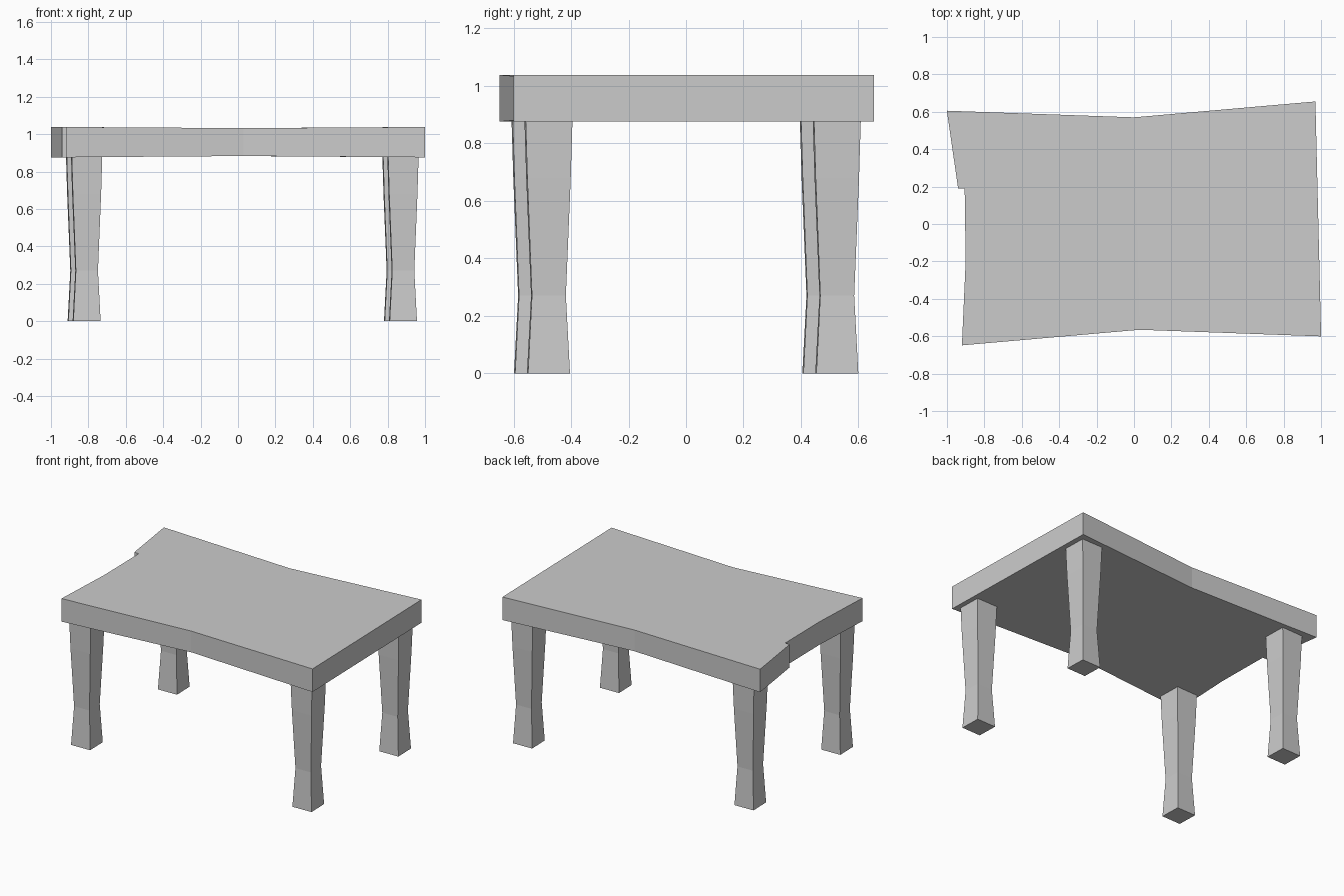
import bpy, bmesh
from mathutils import Matrix

if "Cube" in bpy.data.objects:
    bpy.data.objects.remove(bpy.data.objects["Cube"])

TURN = Matrix.Rotation(0.0266, 4, 'Z')  # whole table sits slightly askew


def finish(bm, name):
    bmesh.ops.recalc_face_normals(bm, faces=bm.faces)
    bmesh.ops.transform(bm, matrix=TURN, verts=bm.verts)
    mesh = bpy.data.meshes.new(name)
    bm.to_mesh(mesh)
    bm.free()
    obj = bpy.data.objects.new(name, mesh)
    bpy.context.collection.objects.link(obj)


# Table top: notched left half and plain right half, meeting at a slightly thinner waist
def table_top():
    waist_back, waist_front = (0.015, 0.57), (0.015, -0.566)
    left = [(-0.984, 0.632), (-0.935, 0.215), (-0.90, 0.214),
            (-0.905, -0.176), (-0.937, -0.624)]
    right = [(0.984, -0.627), (0.987, 0.629)]
    outline = left + [waist_front] + right + [waist_back]
    bm = bmesh.new()

    def ring(z, z_waist):
        return [bm.verts.new((x, y, z_waist if x == 0.015 else z)) for x, y in outline]

    low, high = ring(0.876, 0.883), ring(1.038, 1.032)
    n = len(outline)
    for r in (low, high):
        bm.faces.new(r[:6] + [r[8]])
        bm.faces.new(r[5:])
    for i in range(n):
        j = (i + 1) % n
        bm.faces.new((low[i], low[j], high[j], high[i]))
    finish(bm, "table_top")


# Leg: square section, pinched above the foot
def leg(name, cx, cy):
    bm = bmesh.new()
    rings = []
    for z, h in [(0, 0.073), (0.27, 0.059), (0.68, 0.0755), (0.90, 0.082)]:
        rings.append([bm.verts.new((cx + sx * h, cy + sy * h, z))
                      for sx, sy in ((-1, -1), (1, -1), (1, 1), (-1, 1))])
    for a, b in zip(rings, rings[1:]):
        for i in range(4):
            j = (i + 1) % 4
            bm.faces.new((a[i], a[j], b[j], b[i]))
    bm.faces.new(rings[0])
    bm.faces.new(rings[-1])
    finish(bm, name)


table_top()
for side, sx in (("left", -1), ("right", 1)):
    for end, sy in (("front", -1), ("back", 1)):
        leg(f"{end}_{side}_leg", 0.023 + sx * 0.846, sy * 0.502)
